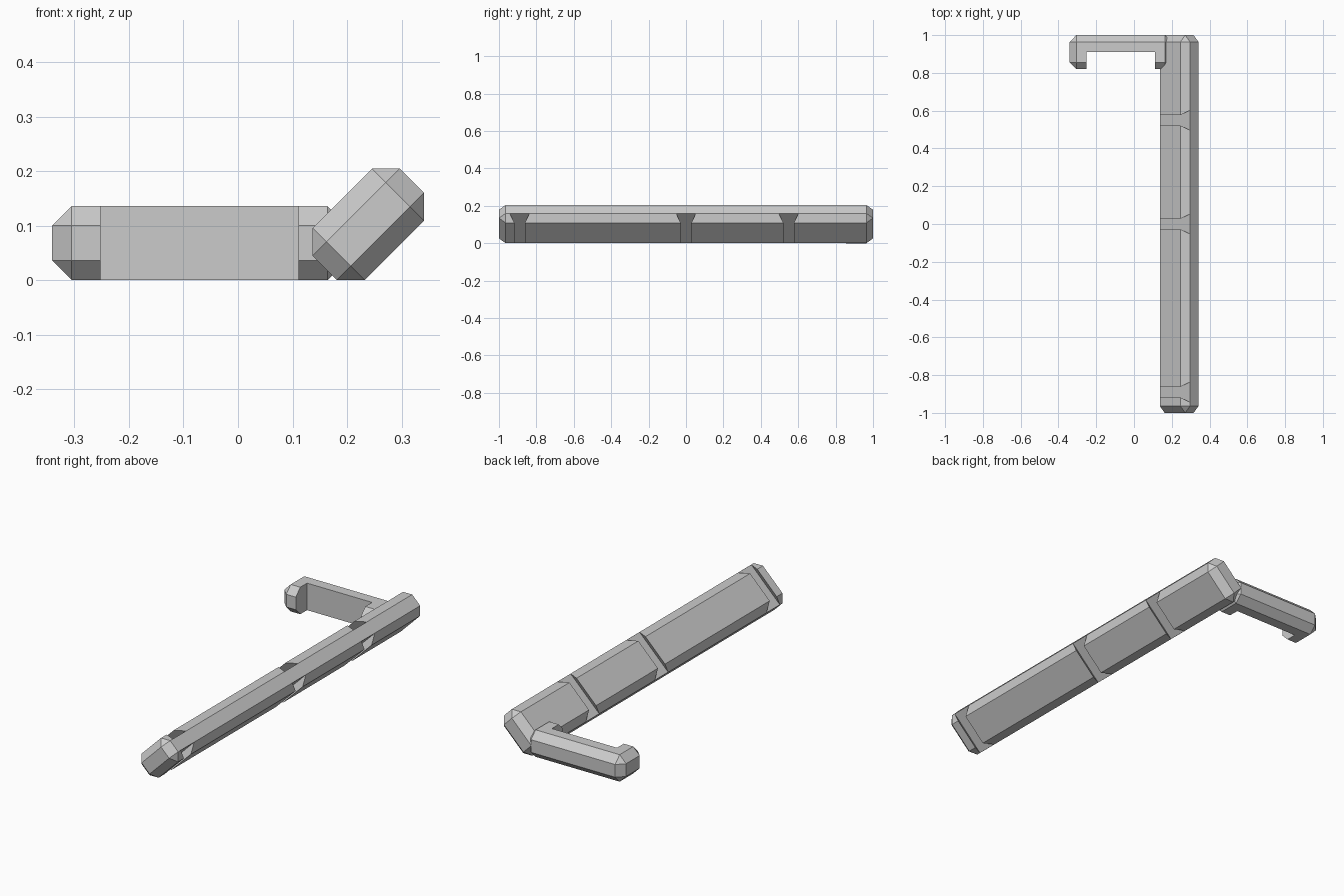
import bpy, bmesh, math
from mathutils import Matrix, Vector

old = bpy.data.objects.get("Cube")
if old:
    bpy.data.objects.remove(old, do_unlink=True)

BEVEL = 0.036
grey = bpy.data.materials.new("plain grey")
grey.use_nodes = True
color = (0.6, 0.6, 0.6, 1)
grey.diffuse_color = color
grey.node_tree.nodes["Principled BSDF"].inputs["Base Color"].default_value = color


def finish(bm, name, matrix=Matrix()):
    """Turn a bmesh into a named grey object."""
    bmesh.ops.recalc_face_normals(bm, faces=bm.faces)
    mesh = bpy.data.meshes.new(name)
    bm.to_mesh(mesh)
    bm.free()
    mesh.materials.append(grey)
    obj = bpy.data.objects.new(name, mesh)
    obj.matrix_world = matrix
    bpy.context.collection.objects.link(obj)
    return obj


def box(name, low, high, bevel=0, matrix=Matrix()):
    """Box between two corners, with all edges chamfered."""
    low, high = Vector(low), Vector(high)
    bm = bmesh.new()
    bmesh.ops.create_cube(bm, size=1)
    bmesh.ops.scale(bm, vec=high - low, verts=bm.verts)
    bmesh.ops.translate(bm, vec=(low + high) / 2, verts=bm.verts)
    if bevel:
        bmesh.ops.bevel(bm, geom=bm.edges[:], offset=bevel, offset_type='OFFSET',
                        segments=1, profile=0.5, affect='EDGES')
    return finish(bm, name, matrix)


def cut(obj, cutter):
    cutter.hide_render = True
    cutter.hide_viewport = True
    mod = obj.modifiers.new("cut", 'BOOLEAN')
    mod.operation = 'DIFFERENCE'
    mod.solver = 'EXACT'
    mod.object = cutter


# Long rail, tilted 45 degrees about its length
half_u, half_v = 0.113, 0.0675
tilt = Matrix.Translation((0.239, 0, 0.1025)) @ Matrix.Rotation(math.radians(-45), 4, 'Y')
rail = box("long_rail", (-half_u, -1, -half_v), (half_u, 1, half_v), BEVEL, tilt)

# Dovetail grooves across both broad faces of the rail
floor = half_v - BEVEL + 0.0003
profile = [(0.053, floor), (0.028, half_v), (0.028, half_v + 0.05)]
profile += [(-y, z) for y, z in reversed(profile)]
bm = bmesh.new()
for centre in (-0.89, 0, 0.549):
    for side in (1, -1):
        verts = [bm.verts.new((-0.2, centre + y, side * z)) for y, z in profile]
        face = bm.faces.new(verts)
        extruded = bmesh.ops.extrude_face_region(bm, geom=[face], use_keep_orig=True)
        moved = [g for g in extruded["geom"] if isinstance(g, bmesh.types.BMVert)]
        bmesh.ops.translate(bm, vec=(0.4, 0, 0), verts=moved)
cut(rail, finish(bm, "groove_cutter", tilt))

# Hooked end bracket with a square notch at its front
bracket = box("hook_bracket", (-0.341, 0.82, 0), (0.2, 1, 0.136), BEVEL)
cut(bracket, box("notch_cutter", (-0.252, 0.7, -0.1), (0.111, 0.91, 0.3)))
